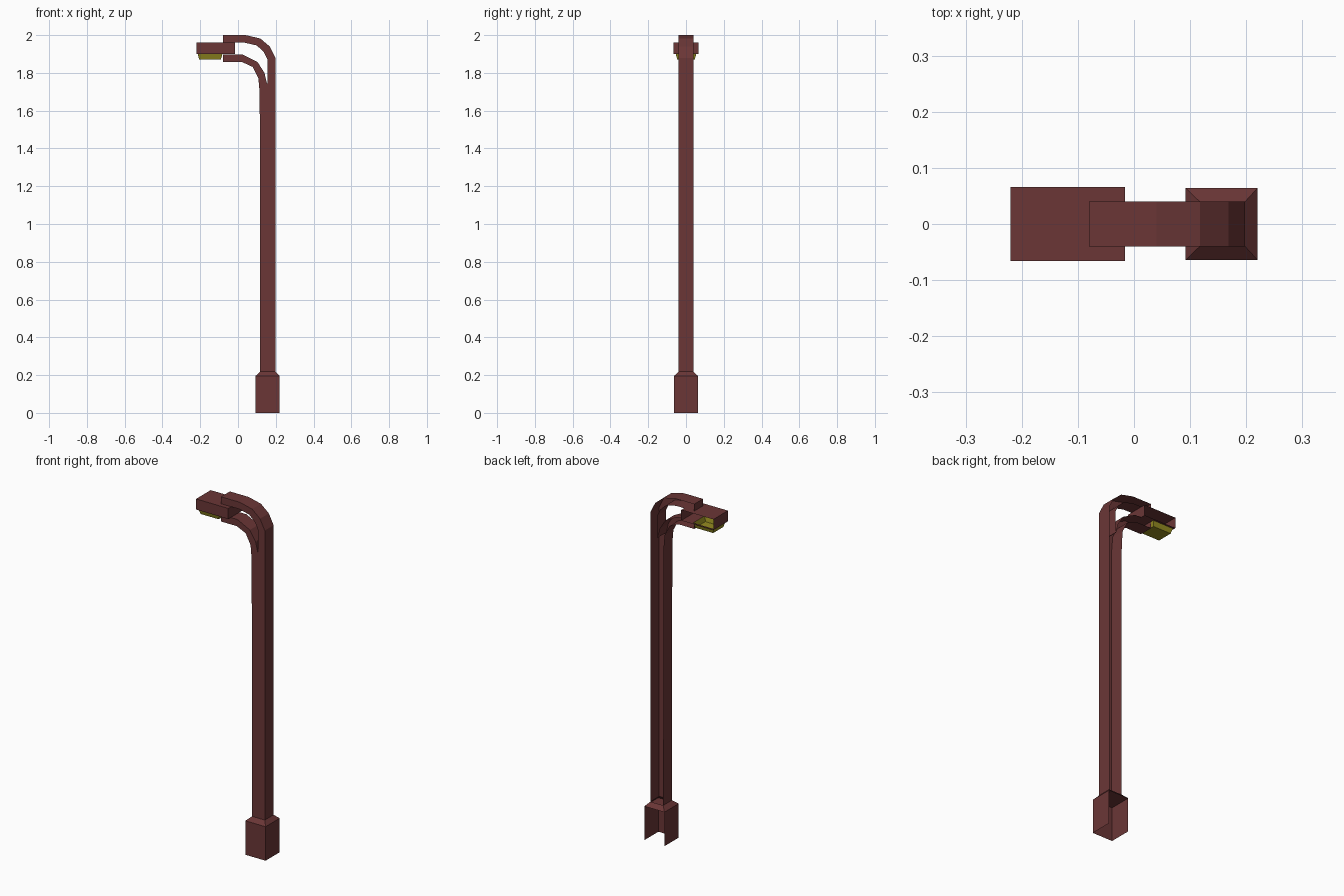
import bpy, bmesh

cube = bpy.data.objects.get("Cube")
if cube:
    bpy.data.objects.remove(cube, do_unlink=True)


def make_material(name, color):
    m = bpy.data.materials.new(name)
    m.use_nodes = True
    m.diffuse_color = color
    m.node_tree.nodes["Principled BSDF"].inputs["Base Color"].default_value = color
    return m


RED = make_material("dark red metal", (0.145, 0.037, 0.037, 1))
YELLOW = make_material("yellow glass", (0.30, 0.26, 0.015, 1))


def finish(bm, name, material):
    mesh = bpy.data.meshes.new(name)
    bm.to_mesh(mesh)
    bm.free()
    mesh.materials.append(material)
    obj = bpy.data.objects.new(name, mesh)
    bpy.context.collection.objects.link(obj)
    return obj


def channel(name, outline, half, material, open_edges=()):
    """Front plate of an x-z outline plus its side walls; the back stays open."""
    bm = bmesh.new()
    front = [bm.verts.new((x, -half, z)) for x, z in outline]
    back = [bm.verts.new((x, half, z)) for x, z in outline]
    bm.faces.new(front)
    for i in range(len(outline)):
        j = (i + 1) % len(outline)
        if i not in open_edges:
            bm.faces.new((front[i], back[i], back[j], front[j]))
    return finish(bm, name, material)


def taper(name, levels, material, cap=False, downward=False):
    """Sleeve through rectangles given as (x0, x1, half depth, z)."""
    bm = bmesh.new()
    rings = [[bm.verts.new(p) for p in ((x0, -h, z), (x1, -h, z), (x1, h, z), (x0, h, z))]
             for x0, x1, h, z in levels]
    for a, b in zip(rings, rings[1:]):
        for i in range(4):
            j = (i + 1) % 4
            bm.faces.new((a[i], a[j], b[j], b[i]))
    if cap:
        bm.faces.new(rings[-1])
    if downward:
        bmesh.ops.reverse_faces(bm, faces=bm.faces[:])
    return finish(bm, name, material)


def box(x0, x1, z0, z1):
    return [(x0, z0), (x1, z0), (x1, z1), (x0, z1)]


BASE_L, BASE_R, BASE_TOP = 0.092, 0.22, 0.195
POLE_L, POLE_R, POLE_BOTTOM = 0.117, 0.198, 0.218
ARM_END, ARM_HALF = -0.08, 0.04

# Foot, open at the back and underneath, with a sloped collar
channel("base", box(BASE_L, BASE_R, 0, BASE_TOP), 0.064, RED, {0})
taper("base_collar", [(BASE_L, BASE_R, 0.064, BASE_TOP),
                      (POLE_L, POLE_R, ARM_HALF, POLE_BOTTOM)], RED)

# Pole that forks into two curved arms
upper_outer = [(POLE_R, 1.88), (0.168, 1.94), (0.118, 1.982), (0.04, 2.0), (ARM_END, 2.0)]
upper_inner = [(ARM_END, 1.96), (0.035, 1.96), (0.10, 1.945), (0.137, 1.91), (0.156, 1.87)]
lower_outer = [(0.153, 1.745), (0.14, 1.80), (0.103, 1.858), (0.025, 1.897), (ARM_END, 1.897)]
lower_inner = [(ARM_END, 1.858), (0.02, 1.858), (0.077, 1.832), (0.108, 1.772), (0.115, 1.69)]
pole = [(POLE_L, POLE_BOTTOM), (POLE_R, POLE_BOTTOM)]
channel("pole_and_arms",
        pole + upper_outer + upper_inner + [(0.156, 1.745)] + lower_outer + lower_inner,
        ARM_HALF, RED, {0})

# Lamp head, its underside rim, and the tapered glass below
HEAD = (-0.22, -0.016)
HEAD_Z, HEAD_HALF = 1.899, 0.066
GLASS_TOP = (-0.213, -0.083, 0.054, HEAD_Z)
channel("lamp_head", box(*HEAD, HEAD_Z, 1.96), HEAD_HALF, RED, {0})
taper("lamp_rim", [(*HEAD, HEAD_HALF, HEAD_Z), GLASS_TOP], RED, downward=True)
taper("lamp_glass", [GLASS_TOP, (-0.205, -0.091, 0.046, 1.87)], YELLOW,
      cap=True, downward=True)
